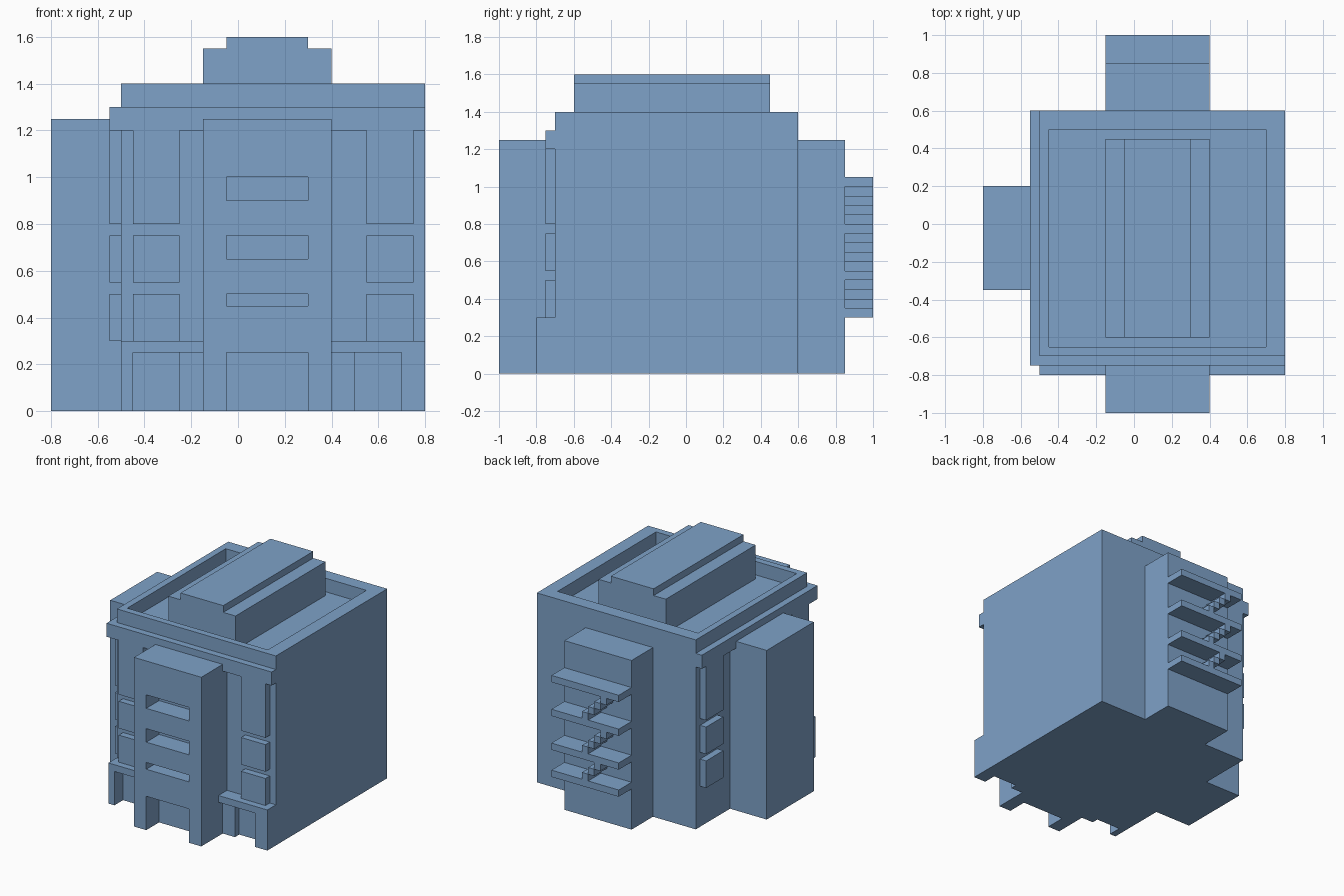
import bpy, bmesh

if "Cube" in bpy.data.objects:
    bpy.data.objects.remove(bpy.data.objects["Cube"])

blue = bpy.data.materials.new("slate_blue")
blue.diffuse_color = (0.21, 0.36, 0.58, 1)
blue.use_nodes = True
blue.node_tree.nodes["Principled BSDF"].inputs["Base Color"].default_value = blue.diffuse_color


def boxes(name, items):
    """One object from boxes given as (x0, x1, y0, y1, z0, z1)."""
    bm = bmesh.new()
    for x0, x1, y0, y1, z0, z1 in items:
        for v in bmesh.ops.create_cube(bm, size=1)["verts"]:
            v.co = (x1 if v.co.x > 0 else x0,
                    y1 if v.co.y > 0 else y0,
                    z1 if v.co.z > 0 else z0)
    me = bpy.data.meshes.new(name)
    bm.to_mesh(me)
    bm.free()
    me.materials.append(blue)
    ob = bpy.data.objects.new(name, me)
    bpy.context.collection.objects.link(ob)
    return ob


def cut(target, items):
    """Subtract boxes from a part."""
    cutter = boxes(target.name + "_cutter", items)
    cutter.hide_render = True
    cutter.hide_viewport = True
    cutter.display_type = 'WIRE'
    mod = target.modifiers.new("openings", 'BOOLEAN')
    mod.operation = 'DIFFERENCE'
    mod.solver = 'EXACT'
    mod.object = cutter


# Main block with the sunken roof behind a parapet
body = boxes("main_block", [(-0.5, 0.8, -0.7, 0.6, 0, 1.4)])
cut(body, [(-0.45, 0.7, -0.65, 0.5, 1.3, 1.5)])

# Cornice along the front and the left side
boxes("front_cornice", [(-0.55, 0.8, -0.75, -0.7, 1.2, 1.3)])
boxes("left_cornice", [(-0.55, -0.5, -0.7, 0.6, 1.2, 1.3)])

# Roof structure
boxes("roof_house", [(-0.15, 0.4, -0.6, 0.45, 1.3, 1.55)])
boxes("roof_house_cap", [(-0.05, 0.3, -0.6, 0.45, 1.55, 1.6)])

# Front tower with doorway and slot windows
tower = boxes("front_tower", [(-0.15, 0.4, -1, -0.7, 0, 1.25)])
cut(tower, [(-0.05, 0.3, -1.1, -0.85, z0, z1)
            for z0, z1 in ((-0.1, 0.25), (0.45, 0.5), (0.65, 0.75), (0.9, 1.0))])

# Side and back towers
boxes("left_tower", [(-0.8, -0.5, -0.35, 0.2, 0, 1.25)])
boxes("back_tower", [(-0.15, 0.4, 0.6, 0.85, 0, 1.25)])

# Bay windows standing out from the front and left walls
storeys = ((0.3, 0.5), (0.55, 0.75), (0.8, 1.2))
boxes("front_bays", [(x, x + 0.2, -0.75, -0.7, a, b)
                     for x in (-0.45, 0.55) for a, b in storeys])
boxes("left_bays", [(-0.55, -0.5, y, y + 0.2, a, b)
                    for y in (-0.65, 0.35) for a, b in storeys])

# Shop fronts: header, outer pier and set-back wall beside each doorway
for side, x0, x1, pier, wall in (("left", -0.5, -0.15, (-0.5, -0.45), (-0.25, -0.15)),
                                 ("right", 0.4, 0.8, (0.7, 0.8), (0.4, 0.5))):
    boxes(side + "_shop_header", [(x0, x1, -0.8, -0.7, 0.25, 0.3)])
    boxes(side + "_shop_pier", [(*pier, -0.8, -0.7, 0, 0.25)])
    boxes(side + "_shop_wall", [(*wall, -0.75, -0.7, 0, 0.25)])

# Fire escape: landings and floating flights rising towards -x
levels = (0.3, 0.5, 0.75, 1.0)
boxes("landings", [(-0.15, 0.4, 0.85, 1, z, z + 0.05) for z in levels])
steps = []
for low, high in zip(levels, levels[1:]):
    for i in range(round((high - low) / 0.05) - 1):
        z = low + 0.05 * (i + 1)
        x = 0.15 - 0.05 * i
        steps.append((x - 0.05, x, 0.85, 1, z, z + 0.05))
boxes("stair_steps", steps)
